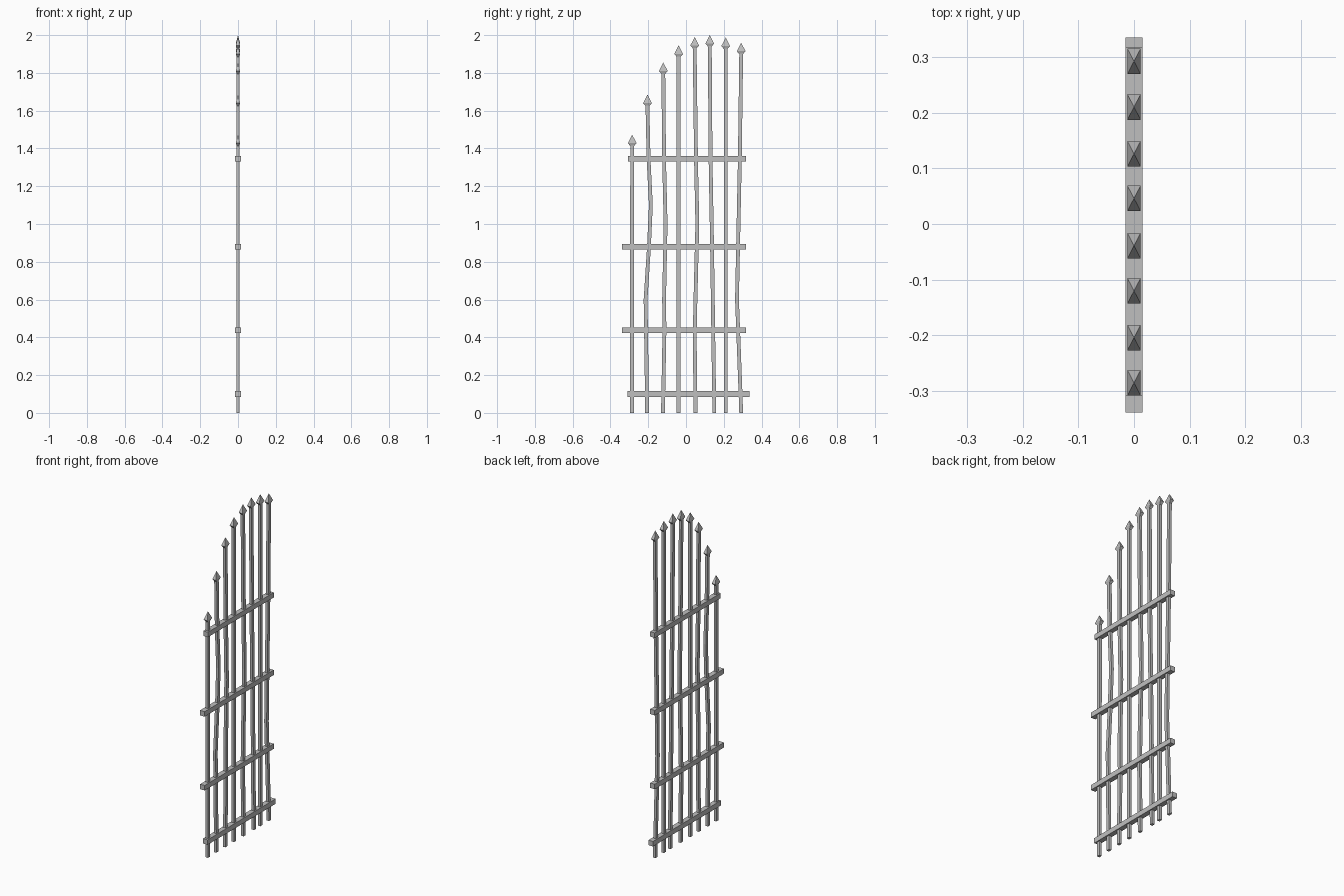
import bpy
import bmesh

cube = bpy.data.objects.get("Cube")
if cube:
    bpy.data.objects.remove(cube)

iron = bpy.data.materials.new("grey_iron")
iron.use_nodes = True
GREY = (0.52, 0.52, 0.52, 1)
iron.diffuse_color = GREY
iron.node_tree.nodes["Principled BSDF"].inputs["Base Color"].default_value = GREY


def loft(name, sections):
    """Join rectangular sections (y, z, half_x, half_y) into a closed flat-shaded solid."""
    bm = bmesh.new()
    rings = []
    for y, z, hx, hy in sections:
        rings.append([bm.verts.new((sx * hx, y + sy * hy, z))
                      for sx, sy in ((-1, -1), (1, -1), (1, 1), (-1, 1))])
    for low, high in zip(rings, rings[1:]):
        for i in range(4):
            j = (i + 1) % 4
            bm.faces.new((low[i], low[j], high[j], high[i]))
    bm.faces.new(rings[0][::-1])
    bm.faces.new(rings[-1])
    bmesh.ops.remove_doubles(bm, verts=bm.verts, dist=1e-5)
    bmesh.ops.recalc_face_normals(bm, faces=bm.faces)
    mesh = bpy.data.meshes.new(name)
    bm.to_mesh(mesh)
    bm.free()
    mesh.materials.append(iron)
    obj = bpy.data.objects.new(name, mesh)
    bpy.context.collection.objects.link(obj)


# Upright bars: spear tip height, then (y, z) path from foot up to the spear
bars = [
    (1.473, [(-0.286, 0), (-0.285, 1.41)]),
    (1.685, [(-0.206, 0), (-0.209, 0.25), (-0.214, 0.6), (-0.196, 0.88),
             (-0.186, 1.1), (-0.198, 1.34), (-0.204, 1.62)]),
    (1.855, [(-0.122, 0), (-0.114, 0.44), (-0.116, 0.6), (-0.108, 1.0),
             (-0.116, 1.34), (-0.12, 1.79)]),
    (1.945, [(-0.039, 0), (-0.039, 1.88)]),
    (1.99, [(0.051, 0), (0.046, 0.4), (0.05, 0.6), (0.06, 1.0),
            (0.053, 1.34), (0.046, 1.92)]),
    (2.0, [(0.15, 0), (0.144, 0.44), (0.138, 0.88), (0.13, 1.34), (0.126, 1.93)]),
    (1.987, [(0.21, 0), (0.21, 1.92)]),
    (1.96, [(0.292, 0), (0.288, 0.12), (0.276, 0.44), (0.27, 0.6), (0.276, 0.9),
            (0.285, 1.34), (0.292, 1.89)]),
]
for n, (tip, path) in enumerate(bars, 1):
    y = path[-1][0]
    loft(f"upright_bar_{n}", [(py, pz, 0.008, 0.01) for py, pz in path]
         + [(y, tip - 0.05, 0.008, 0.01)])
    loft(f"spear_tip_{n}", [(y, tip - 0.06, 0.007, 0.01),
                            (y, tip - 0.045, 0.012, 0.023),
                            (y, tip, 0, 0)])

# Cross rails: height, back and front ends
rails = [(0.1, -0.31, 0.335), (0.437, -0.338, 0.318),
         (0.88, -0.338, 0.318), (1.345, -0.308, 0.318)]
for n, (z, start, end) in enumerate(rails, 1):
    mid, half = (start + end) / 2, (end - start) / 2
    loft(f"cross_rail_{n}", [(mid, z - 0.015, 0.015, half), (mid, z + 0.015, 0.015, half)])
